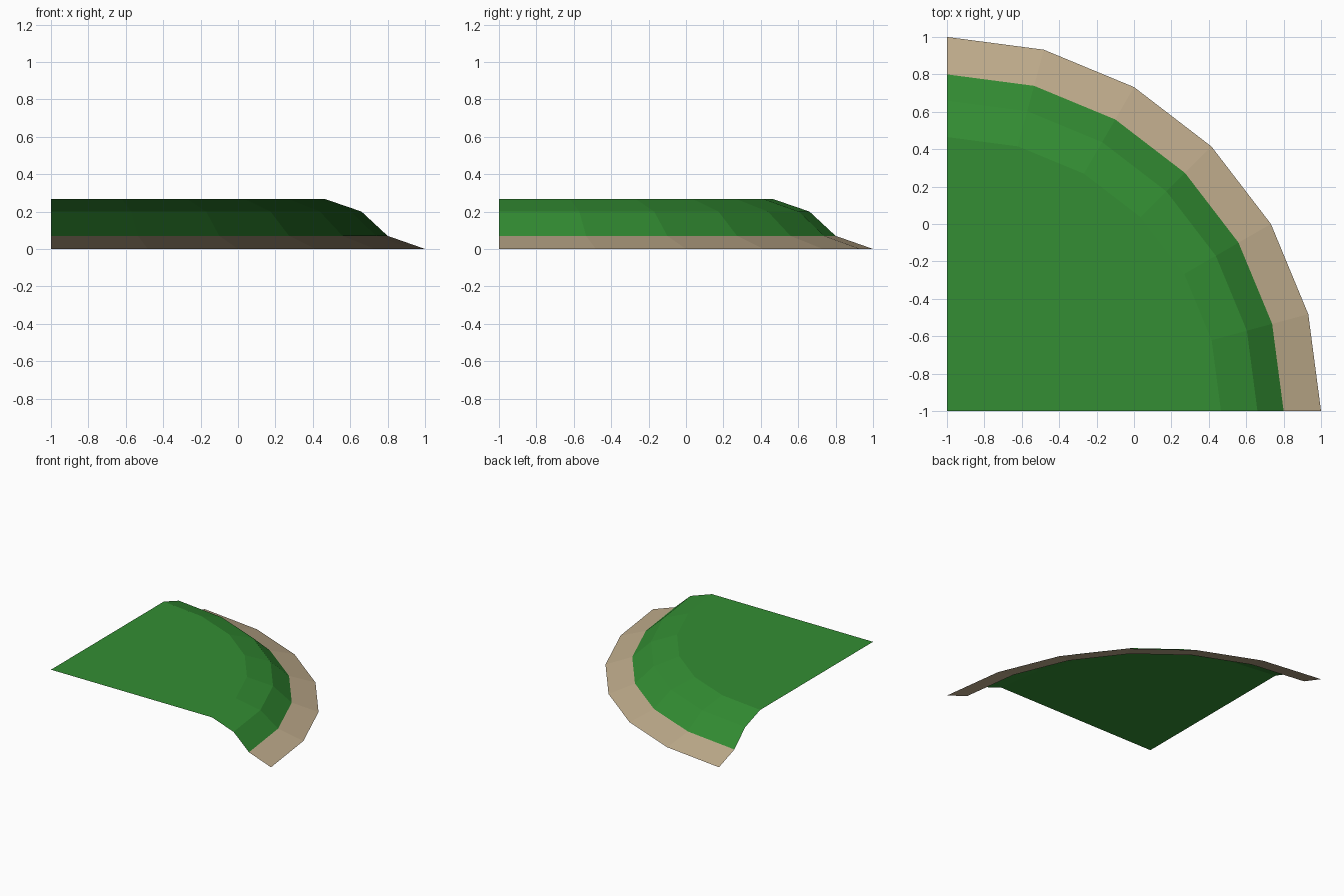
import bpy, bmesh, math
from mathutils import Vector

cube = bpy.data.objects.get("Cube")
if cube:
    bpy.data.objects.remove(cube, do_unlink=True)

CORNER = Vector((-1, -1, 0))
STEPS = 6


def make_material(name, color):
    mat = bpy.data.materials.new(name)
    mat.use_nodes = True
    mat.diffuse_color = color
    mat.node_tree.nodes["Principled BSDF"].inputs["Base Color"].default_value = color
    return mat


def quarter_sweep(name, profile, mat):
    """Sweep a (radius, height) profile a quarter turn about the corner."""
    bm = bmesh.new()
    rings = []
    for radius, height in profile:
        ring = []
        for i in range(STEPS + 1):
            a = math.pi / 2 * i / STEPS
            offset = Vector((radius * math.cos(a), radius * math.sin(a), height))
            ring.append(bm.verts.new(CORNER + offset))
            if radius == 0:
                break
        rings.append(ring)
    for outer, inner in zip(rings, rings[1:]):
        if len(inner) == 1:
            # Flat plateau closing on the corner point
            bm.faces.new(outer + inner)
        else:
            for i in range(STEPS):
                bm.faces.new((outer[i], outer[i + 1], inner[i + 1], inner[i]))
    mesh = bpy.data.meshes.new(name)
    bm.to_mesh(mesh)
    bm.free()
    mesh.materials.append(mat)
    obj = bpy.data.objects.new(name, mesh)
    bpy.context.collection.objects.link(obj)
    return obj


sand = make_material("sand", (0.52, 0.41, 0.26, 1))
grass = make_material("grass green", (0.033, 0.27, 0.033, 1))

# Gently sloping shore strip
quarter_sweep("sand_edge", [(2, 0), (1.8, 0.07)], sand)
# Faceted bank rising to a flat top
quarter_sweep("grass_mound", [(1.8, 0.07), (1.66, 0.2), (1.465, 0.267), (0, 0.267)], grass)
